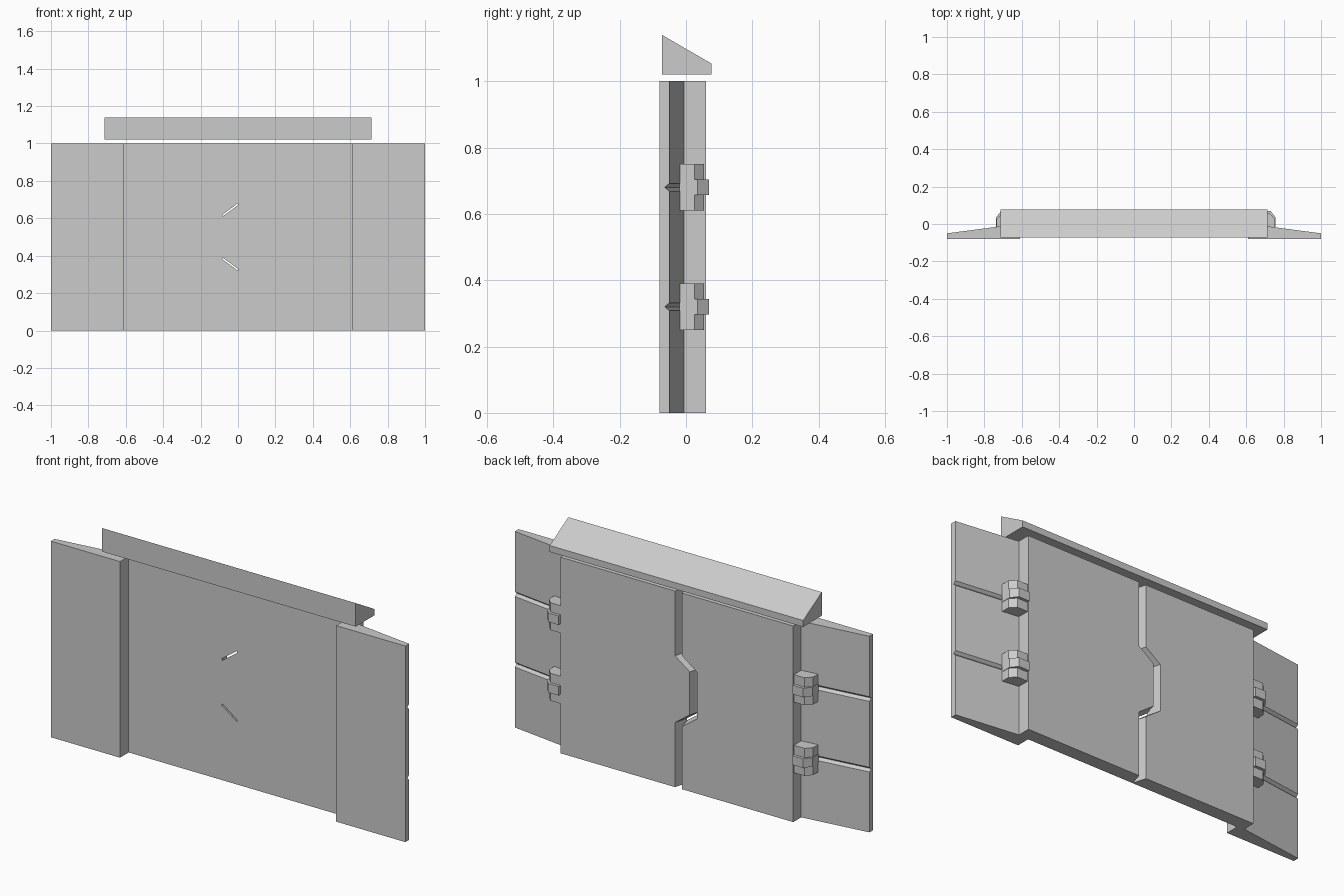
import bpy, bmesh

if "Cube" in bpy.data.objects:
    bpy.data.objects.remove(bpy.data.objects["Cube"])


def loft(name, rings):
    """Closed solid through matching rings of points, capped at both ends."""
    bm = bmesh.new()
    loops = [[bm.verts.new(p) for p in ring] for ring in rings]
    n = len(loops[0])
    for a, b in zip(loops, loops[1:]):
        for i in range(n):
            j = (i + 1) % n
            bm.faces.new((a[i], a[j], b[j], b[i]))
    bm.faces.new(loops[0])
    bm.faces.new(loops[-1])
    bmesh.ops.recalc_face_normals(bm, faces=bm.faces)
    mesh = bpy.data.meshes.new(name)
    bm.to_mesh(mesh)
    bm.free()
    obj = bpy.data.objects.new(name, mesh)
    bpy.context.collection.objects.link(obj)
    return obj


# Door leaves: interlocking seam, splayed open towards the back
SHIFT = 0.01
Y_FRONT, Y_BACK = -0.01, 0.06


def leaf_outline(side, offset, y, tab):
    notch = -0.083
    seam = [(0, 0), (0, 0.32 + tab), (notch, 0.38 + tab),
            (notch, 0.62 - tab), (0, 0.68 - tab), (0, 1)]
    outer = side * 0.657 + SHIFT
    pts = [(x + side * offset, y, z) for x, z in seam]
    return pts + [(outer, y, 1), (outer, y, 0)]


for name, side, tab in (("left_door", -1, 0), ("right_door", 1, 0.01)):
    loft(name, [leaf_outline(side, 0, Y_FRONT, tab),
                leaf_outline(side, 0.02, Y_BACK, tab)])


# Side frames: tapered wedges with two V grooves on the sloped back
def wedge_section(x, y, depth):
    pts = [(x, -0.08, 0), (x, y, 0)]
    for z in (0.32, 0.68):
        pts += [(x, y, z - 0.012), (x, y - depth, z), (x, y, z + 0.012)]
    return pts + [(x, y, 1), (x, -0.08, 1)]


for name, s in (("left_frame", -1), ("right_frame", 1)):
    loft(name, [wedge_section(s * 1.0, -0.05, 0.014),
                wedge_section(s * 0.65, -0.004, 0.014),
                wedge_section(s * 0.61, -0.008, 0)])

# Hinges: chamfered block with a larger middle knuckle
BLOCK = [(0.64, -0.02), (0.745, -0.02), (0.745, 0.025), (0.717, 0.055), (0.64, 0.055)]
KNUCKLE = [(0.66, -0.015), (0.747, -0.015), (0.747, 0.035), (0.72, 0.07), (0.66, 0.07)]
for side_name, s in (("left", -1), ("right", 1)):
    for level, z in (("lower", 0.32), ("upper", 0.68)):
        for part, profile, half in (("hinge_block", BLOCK, 0.07),
                                    ("hinge_knuckle", KNUCKLE, 0.023)):
            loft(f"{side_name}_{level}_{part}",
                 [[(s * x + SHIFT, y, z + d) for x, y in profile]
                  for d in (-half, half)])

# Sloped canopy floating above the doors
CANOPY = [(-0.073, 1.02), (0.077, 1.02), (0.077, 1.053), (-0.073, 1.14)]
loft("canopy", [[(x, y, z) for y, z in CANOPY] for x in (-0.715, 0.715)])
